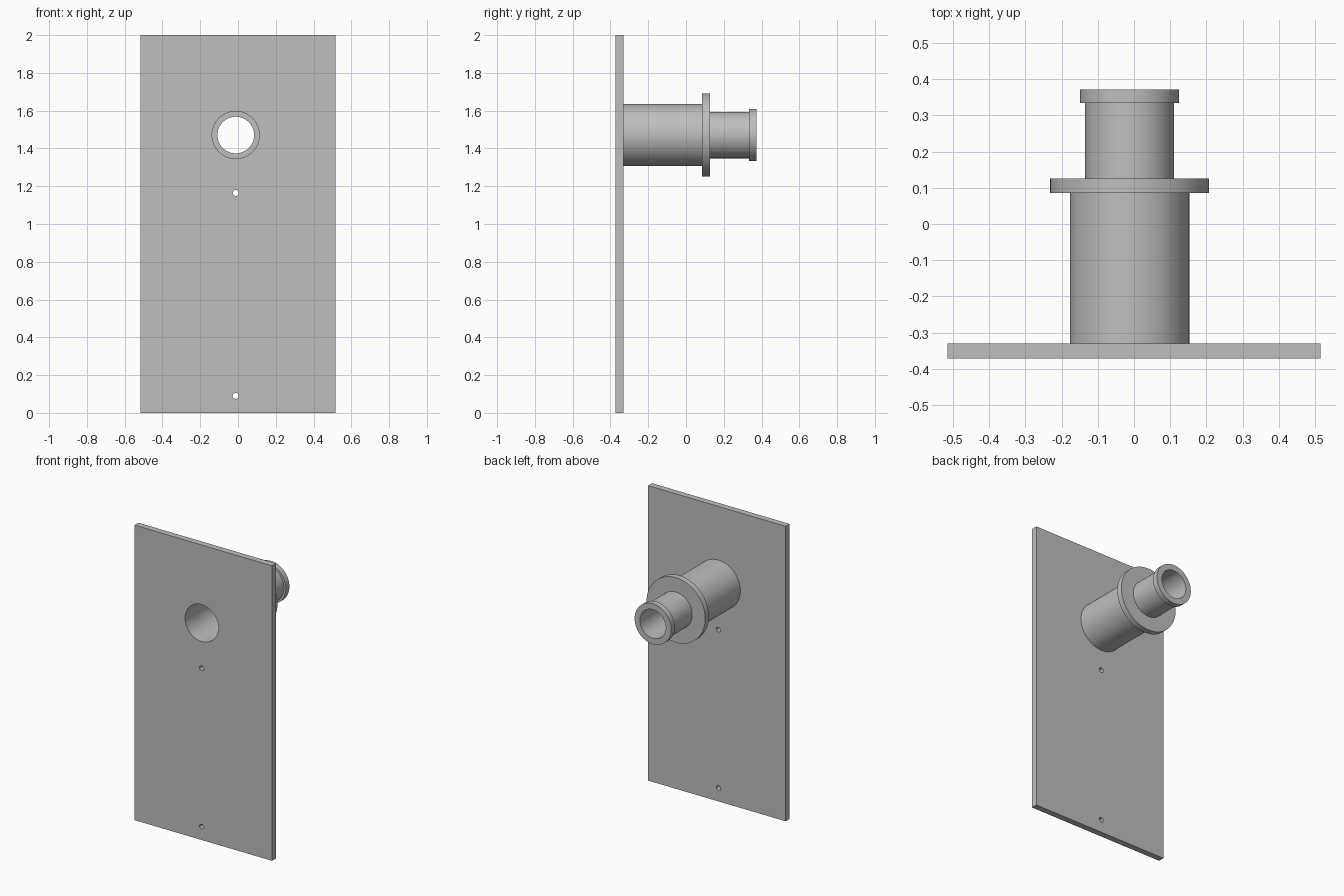
import bpy, bmesh, math
from mathutils import Matrix

if "Cube" in bpy.data.objects:
    bpy.data.objects.remove(bpy.data.objects["Cube"])

CX, CZ = -0.012, 1.471          # axis of the pipe fitting
Y_FRONT, Y_BACK = -0.372, -0.33  # plate faces
SEGMENTS = 96

grey = bpy.data.materials.new("plain grey")
grey.diffuse_color = (0.52, 0.52, 0.52, 1)
grey.use_nodes = True
grey.node_tree.nodes["Principled BSDF"].inputs["Base Color"].default_value = grey.diffuse_color


def make_object(name, bm):
    bmesh.ops.recalc_face_normals(bm, faces=bm.faces)
    mesh = bpy.data.meshes.new(name)
    bm.to_mesh(mesh)
    bm.free()
    mesh.materials.append(grey)
    obj = bpy.data.objects.new(name, mesh)
    bpy.context.collection.objects.link(obj)
    return obj


def activate(obj):
    bpy.ops.object.select_all(action='DESELECT')
    obj.select_set(True)
    bpy.context.view_layer.objects.active = obj


def lathe(name, profile):
    """Revolve a closed (radius, y) profile around the fitting axis."""
    bm = bmesh.new()
    rings = []
    for i in range(SEGMENTS):
        a = 2 * math.pi * i / SEGMENTS
        rings.append([bm.verts.new((CX + r * math.cos(a), y, CZ + r * math.sin(a)))
                      for r, y in profile])
    n = len(profile)
    for i in range(SEGMENTS):
        a, b = rings[i], rings[(i + 1) % SEGMENTS]
        for j in range(n):
            k = (j + 1) % n
            bm.faces.new((a[j], a[k], b[k], b[j]))
    return make_object(name, bm)


# Upright mounting plate
bm = bmesh.new()
bmesh.ops.create_cube(bm, size=1, matrix=Matrix.Translation(
    (0, (Y_FRONT + Y_BACK) / 2, 1)) @ Matrix.Diagonal((1.032, Y_BACK - Y_FRONT, 2, 1)))
plate = make_object("mounting_plate", bm)

# Pipe bore and two screw holes through the plate
for z, radius, sides in ((CZ, 0.125, SEGMENTS), (1.164, 0.016, 32), (0.09, 0.016, 32)):
    bm = bmesh.new()
    bmesh.ops.create_cone(bm, cap_ends=True, segments=sides, radius1=radius,
                          radius2=radius, depth=0.2,
                          matrix=Matrix.Translation((CX, (Y_FRONT + Y_BACK) / 2, z))
                          @ Matrix.Rotation(math.pi / 2, 4, 'X'))
    cutter = make_object("hole_cutter", bm)
    cutter.hide_render = True
    cut = plate.modifiers.new("hole", 'BOOLEAN')
    cut.operation = 'DIFFERENCE'
    cut.solver = 'EXACT'
    cut.object = cutter
    activate(plate)
    bpy.ops.object.modifier_apply(modifier=cut.name)
    bpy.data.objects.remove(cutter)

# Stepped hollow fitting: barrel, collar, narrow spigot, end lip, stepped bore
fitting = lathe("pipe_fitting", [
    (0.125, Y_BACK), (0.165, Y_BACK), (0.165, 0.086), (0.22, 0.086),
    (0.22, 0.126), (0.123, 0.126), (0.123, 0.334), (0.137, 0.334),
    (0.137, 0.372), (0.097, 0.372), (0.097, 0.086), (0.125, 0.086)])

for obj in (plate, fitting):
    activate(obj)
    bpy.ops.object.shade_smooth_by_angle(angle=math.radians(30))
